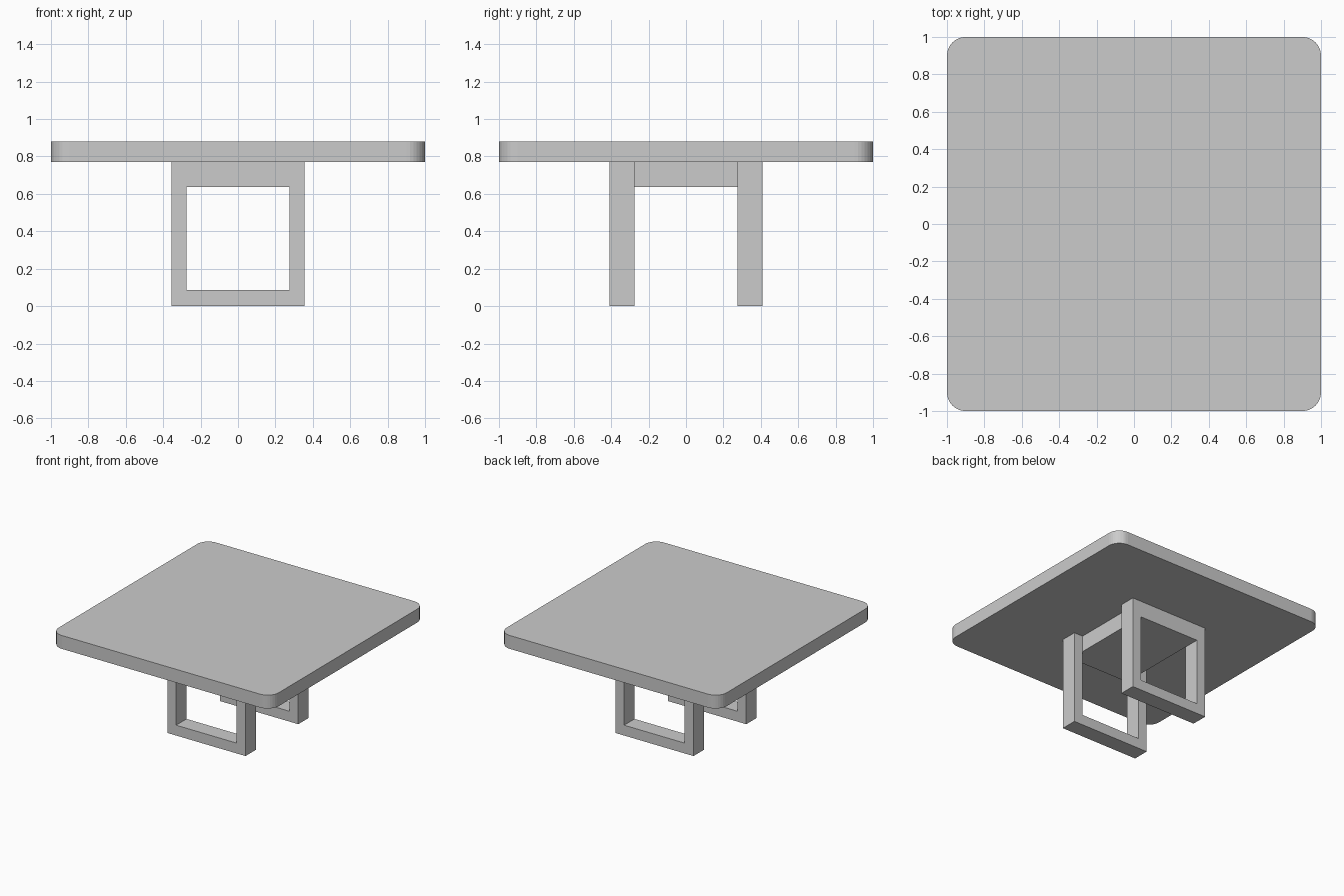
import bpy, bmesh, math

if "Cube" in bpy.data.objects:
    bpy.data.objects.remove(bpy.data.objects["Cube"])


def extrude_outline(name, points, z0, z1):
    """Solid prism from an xy outline."""
    bm = bmesh.new()
    face = bm.faces.new([bm.verts.new((x, y, z0)) for x, y in points])
    top = bmesh.ops.extrude_face_region(bm, geom=[face])["geom"]
    bmesh.ops.translate(bm, vec=(0, 0, z1 - z0),
                        verts=[g for g in top if isinstance(g, bmesh.types.BMVert)])
    return finish(name, bm)


def finish(name, bm):
    bmesh.ops.recalc_face_normals(bm, faces=bm.faces)
    mesh = bpy.data.meshes.new(name)
    bm.to_mesh(mesh)
    bm.free()
    obj = bpy.data.objects.new(name, mesh)
    bpy.context.collection.objects.link(obj)
    return obj


def rectangle(x, z0, z1):
    return [(-x, z0), (x, z0), (x, z1), (-x, z1)]


def leg_frame(name, y0, y1):
    """Rectangular ring in the xz plane, with depth along y."""
    bm = bmesh.new()
    rings = [[bm.verts.new((x, y, z)) for x, z in rectangle(*size)]
             for y in (y0, y1)
             for size in ((0.355, 0.0, 0.77), (0.275, 0.085, 0.636))]
    front_out, front_in, back_out, back_in = rings
    for a, b in ((front_out, front_in), (front_in, back_in),
                 (back_in, back_out), (back_out, front_out)):
        for i in range(4):
            j = (i + 1) % 4
            bm.faces.new((a[i], a[j], b[j], b[i]))
    return finish(name, bm)


# Table top with rounded corners
radius, steps = 0.1, 8
outline = []
for corner, (sx, sy) in enumerate(((1, 1), (-1, 1), (-1, -1), (1, -1))):
    for i in range(steps + 1):
        a = math.pi / 2 * (corner + i / steps)
        outline.append((sx * (1 - radius) + radius * math.cos(a),
                        sy * (1 - radius) + radius * math.sin(a)))
extrude_outline("table_top", outline, 0.77, 0.88)

# Two open leg frames
leg_frame("front_leg_frame", -0.41, -0.275)
leg_frame("back_leg_frame", 0.275, 0.41)

# Block joining the frames under the top
extrude_outline("connecting_block", rectangle(0.275, -0.275, 0.275), 0.636, 0.77)
